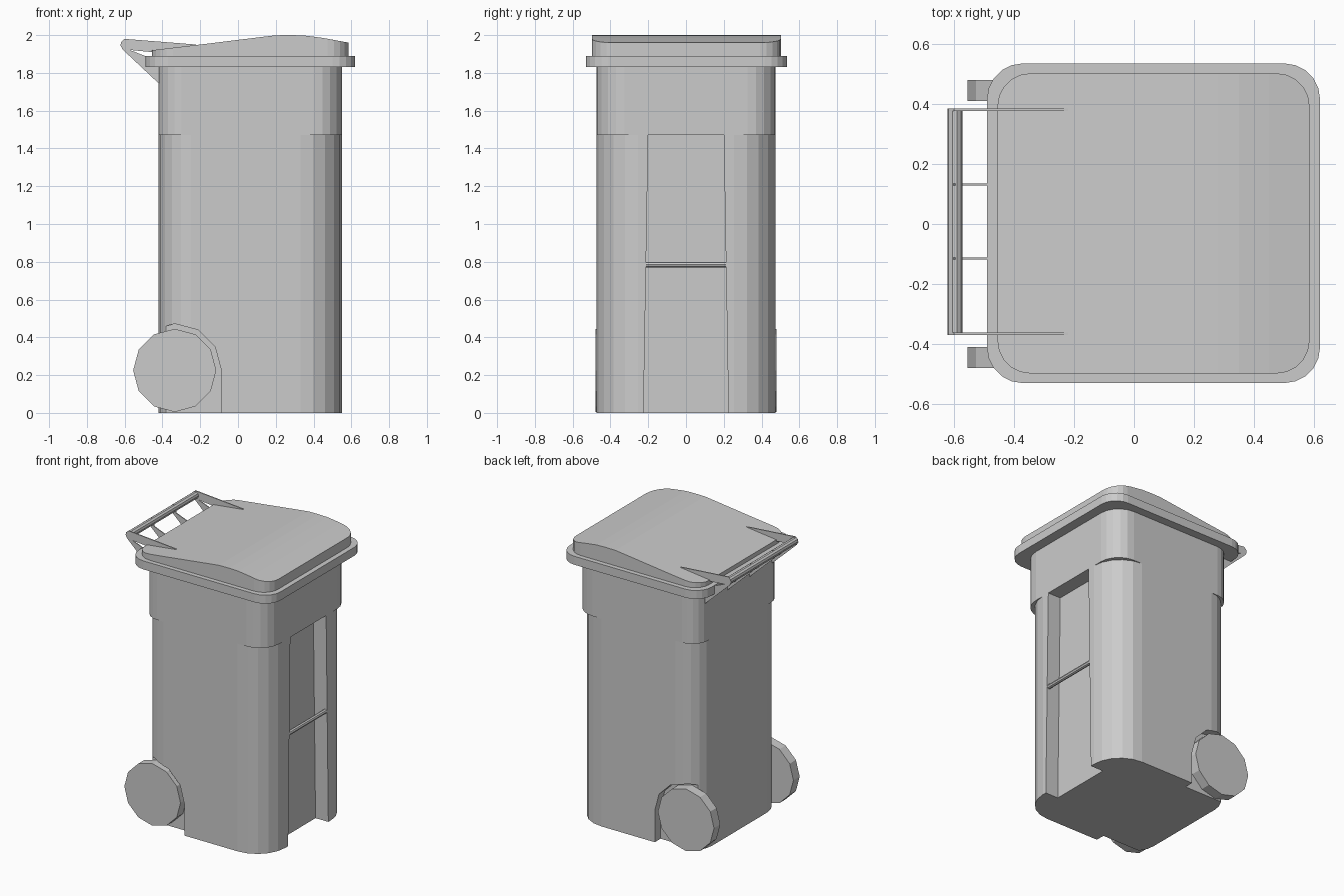
import bpy
import bmesh
from math import cos, sin, pi
from mathutils import Vector

cube = bpy.data.objects.get("Cube")
if cube:
    bpy.data.objects.remove(cube, do_unlink=True)

grey = bpy.data.materials.new("light grey plastic")
grey.use_nodes = True
COLOUR = (0.6, 0.6, 0.6, 1)
grey.diffuse_color = COLOUR
grey.node_tree.nodes["Principled BSDF"].inputs["Base Color"].default_value = COLOUR


def prism(name, points, axis, lo, hi):
    """Extrude a 2D outline along one axis (the other two stay in xyz order)."""
    def place(p, h):
        co = list(p)
        co.insert("xyz".index(axis), h)
        return Vector(co)
    bm = bmesh.new()
    base = bm.faces.new([bm.verts.new(place(p, lo)) for p in points])
    grown = bmesh.ops.extrude_face_region(bm, geom=[base], use_keep_orig=True)
    move = place((0, 0), hi - lo)
    for v in grown["geom"]:
        if isinstance(v, bmesh.types.BMVert):
            v.co += move
    bmesh.ops.recalc_face_normals(bm, faces=bm.faces)
    mesh = bpy.data.meshes.new(name)
    bm.to_mesh(mesh)
    bm.free()
    mesh.materials.append(grey)
    obj = bpy.data.objects.new(name, mesh)
    bpy.context.collection.objects.link(obj)
    return obj


def rounded(x0, x1, y0, y1, r_left, r_right, steps=5):
    """Rounded rectangle with separate corner radii at each x end."""
    pts = []
    corners = [(x1, y1, r_right, 0), (x0, y1, r_left, 1),
               (x0, y0, r_left, 2), (x1, y0, r_right, 3)]
    for x, y, r, quarter in corners:
        cx = x - r if x == x1 else x + r
        cy = y - r if y == y1 else y + r
        for i in range(steps + 1):
            a = (quarter + i / steps) * pi / 2
            pts.append((cx + r * cos(a), cy + r * sin(a)))
    return pts


def circle(cx, cy, r, sides):
    return [(cx + r * cos(2 * pi * i / sides), cy + r * sin(2 * pi * i / sides))
            for i in range(sides)]


def boolean(obj, cutter, operation="DIFFERENCE"):
    """Apply a boolean and discard the cutter."""
    cutter.hide_render = True
    mod = obj.modifiers.new("cut", "BOOLEAN")
    mod.operation, mod.solver, mod.object = operation, "EXACT", cutter
    bpy.context.view_layer.update()
    graph = bpy.context.evaluated_depsgraph_get()
    mesh = bpy.data.meshes.new_from_object(obj.evaluated_get(graph))
    obj.modifiers.clear()
    obj.data = mesh
    bpy.data.objects.remove(cutter, do_unlink=True)


# Bin body with a grab channel and two wheel wells
W = 0.475
body = prism("bin_body", rounded(-0.42, 0.55, -W, W, 0.17, 0.22), "z", 0, 1.47)
channel = [(-0.225, -0.01), (0.225, -0.01), (0.2, 1.48), (-0.2, 1.48)]
boolean(body, prism("channel_cutter", channel, "x", 0.45, 0.7))

WHEEL_X, WHEEL_Z, WELL_R = -0.335, 0.225, 0.247
arch = [(WHEEL_X + WELL_R * cos(i * pi / 6), WHEEL_Z + WELL_R * sin(i * pi / 6))
        for i in range(7)]
arch += [(WHEEL_X - WELL_R, -0.1), (WHEEL_X + WELL_R, -0.1)]
for side in (-1, 1):
    lo, hi = sorted((side * 0.41, side * 0.6))
    boolean(body, prism("well_cutter", arch, "y", lo, hi))

# Wheels
for name, side in (("front_wheel", -1), ("back_wheel", 1)):
    lo, hi = sorted((side * 0.409, side * 0.479))
    prism(name, circle(WHEEL_X, WHEEL_Z, 0.22, 12), "y", lo, hi)

# Grab bar across the channel
prism("grab_bar", circle(0.535, 0.785, 0.015, 8), "y", -0.213, 0.213)

# Collar and lid rim
prism("collar", rounded(-0.42, 0.55, -W, W, 0.12, 0.15), "z", 1.47, 1.84)
prism("lid_rim", rounded(-0.49, 0.62, -0.53, 0.535, 0.12, 0.12), "z", 1.83, 1.89)

# Domed lid: sloping profile trimmed to a rounded outline
lid = prism("lid", rounded(-0.455, 0.585, -0.498, 0.502, 0.11, 0.11), "z", 1.885, 2.1)
slope = [(-0.6, 1.8), (0.7, 1.8), (0.7, 1.939), (0.585, 1.96), (0.45, 1.985),
         (0.35, 1.998), (0.28, 2.0), (0.2, 1.999), (0.1, 1.987),
         (-0.2, 1.95), (-0.455, 1.92), (-0.6, 1.905)]
boolean(lid, prism("slope_cutter", slope, "y", -0.7, 0.7), "INTERSECT")

# Push handle: bar, two side arms, four struts to the body
prism("handle_bar", circle(-0.597, 1.95, 0.025, 10), "y", -0.365, 0.38)
arm = [(-0.622, 1.945), (-0.618, 1.965), (-0.6, 1.98), (-0.22, 1.95),
       (-0.3, 1.92), (-0.455, 1.91), (-0.61, 1.925)]
strut = [(-0.62, 1.945), (-0.6, 1.978), (-0.575, 1.96), (-0.575, 1.922),
         (-0.48, 1.885), (-0.41, 1.84), (-0.41, 1.735), (-0.612, 1.925)]
T = 0.004
for name, y in (("front", -0.365), ("back", 0.38)):
    prism(name + "_handle_arm", arm, "y", y - T, y + T)
for i, y in enumerate((-0.365, -0.115, 0.132, 0.38)):
    prism(f"handle_strut_{i + 1}", strut, "y", y - T * 0.9, y + T * 0.9)
